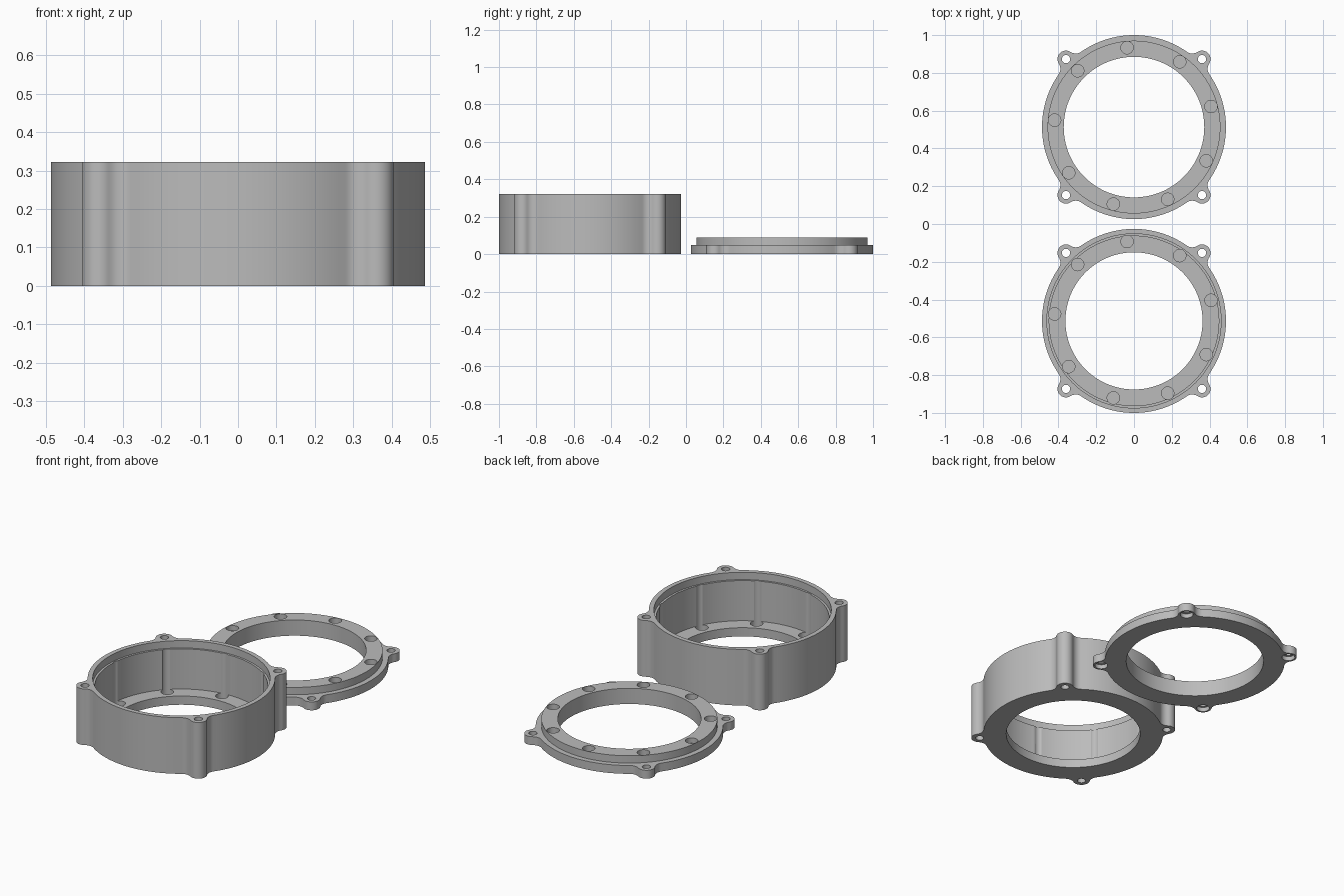
import bpy, bmesh, math
from mathutils import Vector

if "Cube" in bpy.data.objects:
    bpy.data.objects.remove(bpy.data.objects["Cube"])

R = 0.487        # body radius
EAR = 0.36       # ear offset in x and y
EAR_R = 0.045    # ear radius
FILLET = 0.05    # blend between ear and body

metal = bpy.data.materials.new("plain grey")
metal.diffuse_color = (0.5, 0.5, 0.5, 1)
metal.use_nodes = True
metal.node_tree.nodes["Principled BSDF"].inputs["Base Color"].default_value = metal.diffuse_color


def arc(c, r, a0, a1, n):
    return [Vector((c[0] + r * math.cos(a0 + (a1 - a0) * i / n),
                    c[1] + r * math.sin(a0 + (a1 - a0) * i / n))) for i in range(n + 1)]


def eared_outline():
    """Round body with four filleted ears."""
    d = EAR * math.sqrt(2)
    m, e = R + FILLET, EAR_R + FILLET
    half = math.acos((d * d + m * m - e * e) / (2 * d * m))
    pts = []
    for k in range(4):
        a = math.pi / 4 + k * math.pi / 2
        ear = Vector((d * math.cos(a), d * math.sin(a)))
        f0 = Vector((m * math.cos(a - half), m * math.sin(a - half)))
        f1 = Vector((m * math.cos(a + half), m * math.sin(a + half)))

        def ang(v):
            return math.atan2(v.y, v.x)

        def sweep(s, t, sign):
            return s + sign * ((sign * (t - s)) % (2 * math.pi))
        # fillet in, ear tip, fillet out, then body arc to the next ear
        s = ang(-f0)
        pts += arc(f0, FILLET, s, sweep(s, ang(ear - f0), -1), 8)[:-1]
        s = ang(f0 - ear)
        pts += arc(ear, EAR_R, s, sweep(s, ang(f1 - ear), 1), 20)[:-1]
        s = ang(ear - f1)
        pts += arc(f1, FILLET, s, sweep(s, ang(-f1), -1), 8)[:-1]
        pts += arc((0, 0), R, a + half, a + math.pi / 2 - half, 32)[:-1]
    return pts


def prism(name, pts, z0, z1):
    bm = bmesh.new()
    face = bm.faces.new([bm.verts.new((p.x, p.y, z0)) for p in pts])
    top = bmesh.ops.extrude_face_region(bm, geom=[face])["geom"]
    bmesh.ops.translate(bm, vec=(0, 0, z1 - z0),
                        verts=[v for v in top if isinstance(v, bmesh.types.BMVert)])
    bmesh.ops.recalc_face_normals(bm, faces=bm.faces)
    me = bpy.data.meshes.new(name)
    bm.to_mesh(me)
    bm.free()
    ob = bpy.data.objects.new(name, me)
    bpy.context.collection.objects.link(ob)
    return ob


def disc(x, y, r, z0, z1, n=128):
    return prism("tool", arc((x, y), r, 0, 2 * math.pi, n)[:-1], z0, z1)


def combine(body, tools, op):
    for t in tools:
        mod = body.modifiers.new("combine", 'BOOLEAN')
        mod.operation, mod.solver, mod.object = op, 'EXACT', t
    bpy.context.view_layer.update()
    me = bpy.data.meshes.new_from_object(body.evaluated_get(bpy.context.evaluated_depsgraph_get()))
    body.modifiers.clear()
    body.data = me
    for t in tools:
        bpy.data.objects.remove(t)


def ear_holes(r, z0, z1):
    return [disc(sx * EAR, sy * EAR, r, z0, z1, 32) for sx in (-1, 1) for sy in (-1, 1)]


def pockets(z0, z1):
    """Nine round pockets around the ring."""
    out = []
    for k in range(9):
        a = math.radians(15 + 40 * k)
        out.append(disc(0.422 * math.cos(a), 0.422 * math.sin(a), 0.033, z0, z1, 32))
    return out


def finish(ob, y):
    ob.location.y = y
    ob.data.materials.clear()
    ob.data.materials.append(metal)
    bpy.ops.object.select_all(action='DESELECT')
    ob.select_set(True)
    bpy.context.view_layer.objects.active = ob
    bpy.ops.object.shade_smooth_by_angle(angle=math.radians(30))


# Deep housing: floor hole, cavity, lid seat, floor pockets that graze the wall
housing = prism("housing", eared_outline(), 0, 0.322)
combine(housing, [disc(0, 0, 0.363, -0.1, 0.5), disc(0, 0, 0.449, 0.05, 0.5),
                  disc(0, 0, 0.461, 0.28, 0.5)]
        + pockets(0.02, 0.29) + ear_holes(0.022, -0.1, 0.5), 'DIFFERENCE')
finish(housing, -0.513)

# Flat cover ring: raised lip, pockets, ear holes counterbored from below
cover = prism("cover_ring", eared_outline(), 0, 0.048)
combine(cover, [disc(0, 0, 0.4575, 0.02, 0.09)], 'UNION')
combine(cover, [disc(0, 0, 0.372, -0.1, 0.5)] + pockets(0.06, 0.2)
        + ear_holes(0.022, -0.1, 0.5) + ear_holes(0.035, -0.1, 0.025), 'DIFFERENCE')
finish(cover, 0.513)
